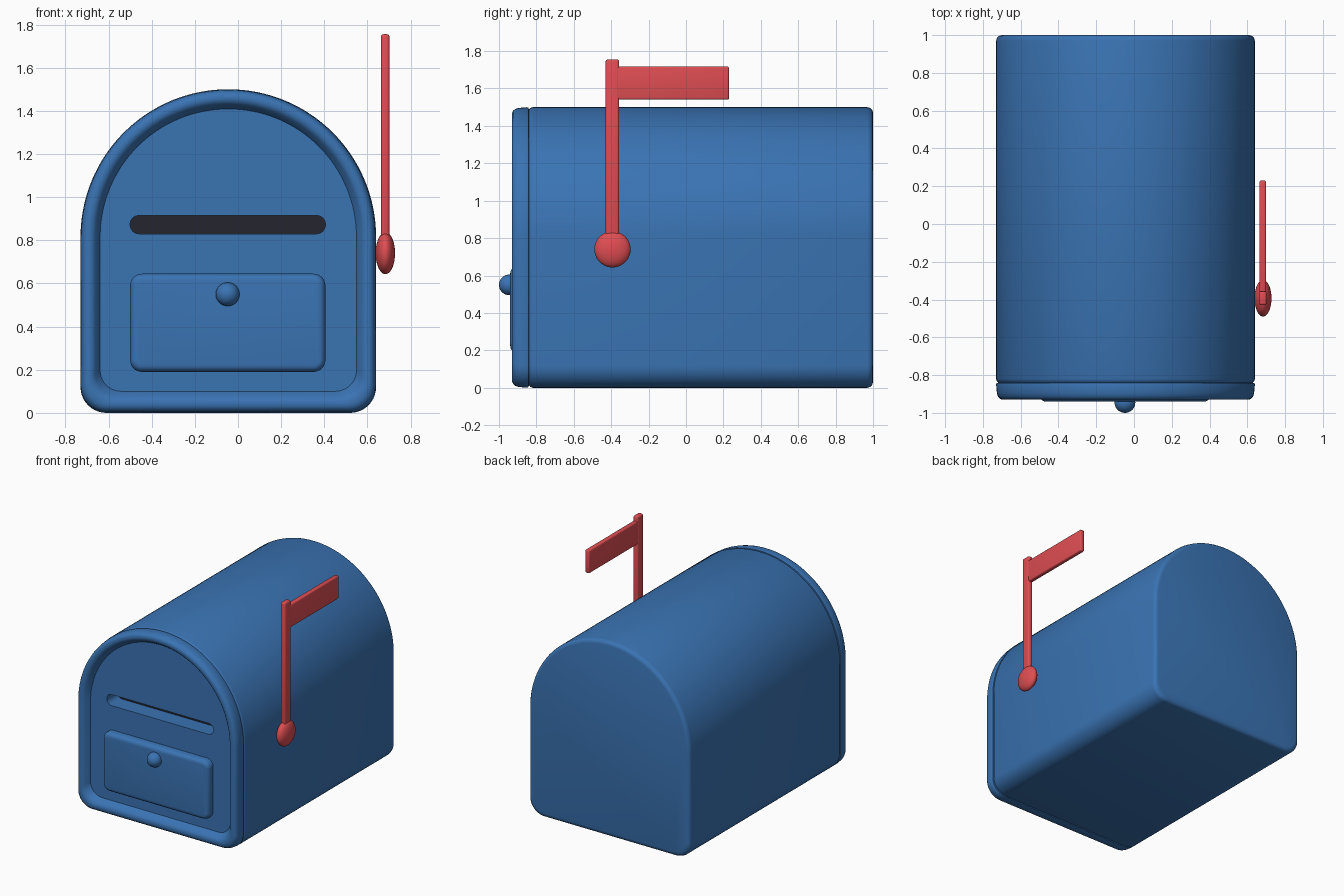
import bpy, bmesh, math

if "Cube" in bpy.data.objects:
    bpy.data.objects.remove(bpy.data.objects["Cube"])

CX, R = -0.045, 0.685          # shell centre and half width


def material(name, rgb):
    m = bpy.data.materials.new(name)
    m.diffuse_color = (*rgb, 1)
    m.use_nodes = True
    m.node_tree.nodes["Principled BSDF"].inputs["Base Color"].default_value = m.diffuse_color
    return m


BLUE = material("blue paint", (0.042, 0.172, 0.45))
RED = material("red paint", (0.73, 0.075, 0.085))
DARK = material("dark slot", (0.018, 0.018, 0.028))


def arc(cx, cz, r, a0, a1, n):
    return [(cx + r * math.cos(math.radians(a0 + (a1 - a0) * i / n)),
             cz + r * math.sin(math.radians(a0 + (a1 - a0) * i / n))) for i in range(n + 1)]


def arch(d):
    """Arched outline with rounded lower corners, inset by d."""
    w, r = R - d, 0.12 - 0.25 * d
    z = d * 1.1 + r
    return (arc(CX, 0.815, w, 0, 180, 64)
            + arc(CX - w + r, z, r, 180, 270, 10)
            + arc(CX + w - r, z, r, 270, 360, 10))


def rounded_rect(x0, x1, z0, z1, r):
    return (arc(x1 - r, z1 - r, r, 0, 90, 8) + arc(x0 + r, z1 - r, r, 90, 180, 8)
            + arc(x0 + r, z0 + r, r, 180, 270, 8) + arc(x1 - r, z0 + r, r, 270, 360, 8))


def add_loop(bm, pts, y):
    return [bm.verts.new((x, y, z)) for x, z in pts]


def skin(bm, a, b):
    n = len(a)
    for i in range(n):
        bm.faces.new((a[i], a[(i + 1) % n], b[(i + 1) % n], b[i]))


def finish(bm, name, mats, angle=35):
    bmesh.ops.recalc_face_normals(bm, faces=bm.faces[:])
    me = bpy.data.meshes.new(name)
    bm.to_mesh(me)
    bm.free()
    ob = bpy.data.objects.new(name, me)
    bpy.context.collection.objects.link(ob)
    for m in mats:
        me.materials.append(m)
    bpy.ops.object.select_all(action='DESELECT')
    ob.select_set(True)
    bpy.context.view_layer.objects.active = ob
    bpy.ops.object.shade_smooth_by_angle(angle=math.radians(angle))
    return ob


# Shell: body, groove, front rim and recessed panel, as (inset, y) stations
stations = [(0.03, 1.0), (0.015, 0.996), (0.004, 0.985), (0, 0.97),
            (0, -0.82), (0.004, -0.832), (0.012, -0.84),
            (0.003, -0.842), (0.0, -0.85), (0.004, -0.895), (0.009, -0.912),
            (0.018, -0.924), (0.03, -0.93), (0.045, -0.93), (0.058, -0.926),
            (0.068, -0.916), (0.077, -0.903), (0.086, -0.89), (0.091, -0.88)]
bm = bmesh.new()
loops = [add_loop(bm, arch(d), y) for d, y in stations]
bm.faces.new(loops[0])
for a, b in zip(loops, loops[1:]):
    skin(bm, a, b)

# Letter slot: hole in the panel, blue walls and a dark floor
slot = rounded_rect(-0.5, 0.405, 0.83, 0.915, 0.041)
outer, inner = add_loop(bm, slot, -0.88), add_loop(bm, slot, -0.75)
skin(bm, outer, inner)
bm.faces.new(inner).material_index = 1
rim_edges = [bm.edges.get((l[i - 1], l[i])) for l in (loops[-1], outer) for i in range(len(l))]
bmesh.ops.triangle_fill(bm, edges=rim_edges, use_beauty=True)
finish(bm, "mailbox_shell", [BLUE, DARK])

# Raised lower door with softened edges
bm = bmesh.new()
loops = [add_loop(bm, rounded_rect(-0.5 + d, 0.405 - d, 0.19 + d, 0.645 - d, 0.055 - d), y)
         for d, y in [(0, -0.87), (0, -0.91), (0.004, -0.922), (0.012, -0.933),
                      (0.022, -0.938), (0.034, -0.94)]]
bm.faces.new(loops[0])
bm.faces.new(loops[-1])
for a, b in zip(loops, loops[1:]):
    skin(bm, a, b)
finish(bm, "lower_door", [BLUE])


def ellipsoid(name, centre, radii, mat):
    bm = bmesh.new()
    bmesh.ops.create_uvsphere(bm, u_segments=32, v_segments=18, radius=1)
    bmesh.ops.scale(bm, vec=radii, verts=bm.verts[:])
    bmesh.ops.translate(bm, vec=centre, verts=bm.verts[:])
    finish(bm, name, [mat])


ellipsoid("door_knob", (-0.048, -0.945, 0.55), (0.055, 0.055, 0.055), BLUE)
ellipsoid("flag_pivot", (0.683, -0.393, 0.74), (0.045, 0.097, 0.097), RED)


def soft_box(name, lo, hi, mat, bevel):
    bm = bmesh.new()
    bmesh.ops.create_cube(bm, size=1)
    bmesh.ops.scale(bm, vec=[h - l for l, h in zip(lo, hi)], verts=bm.verts[:])
    bmesh.ops.translate(bm, vec=[(h + l) / 2 for l, h in zip(lo, hi)], verts=bm.verts[:])
    bmesh.ops.bevel(bm, geom=bm.edges[:], offset=bevel, segments=3, profile=0.5, affect='EDGES')
    finish(bm, name, [mat])


# Signal flag on its pole
soft_box("flag_pole", (0.662, -0.43, 0.72), (0.702, -0.357, 1.755), RED, 0.012)
soft_box("flag_blade", (0.664, -0.38, 1.54), (0.70, 0.23, 1.718), RED, 0.01)
